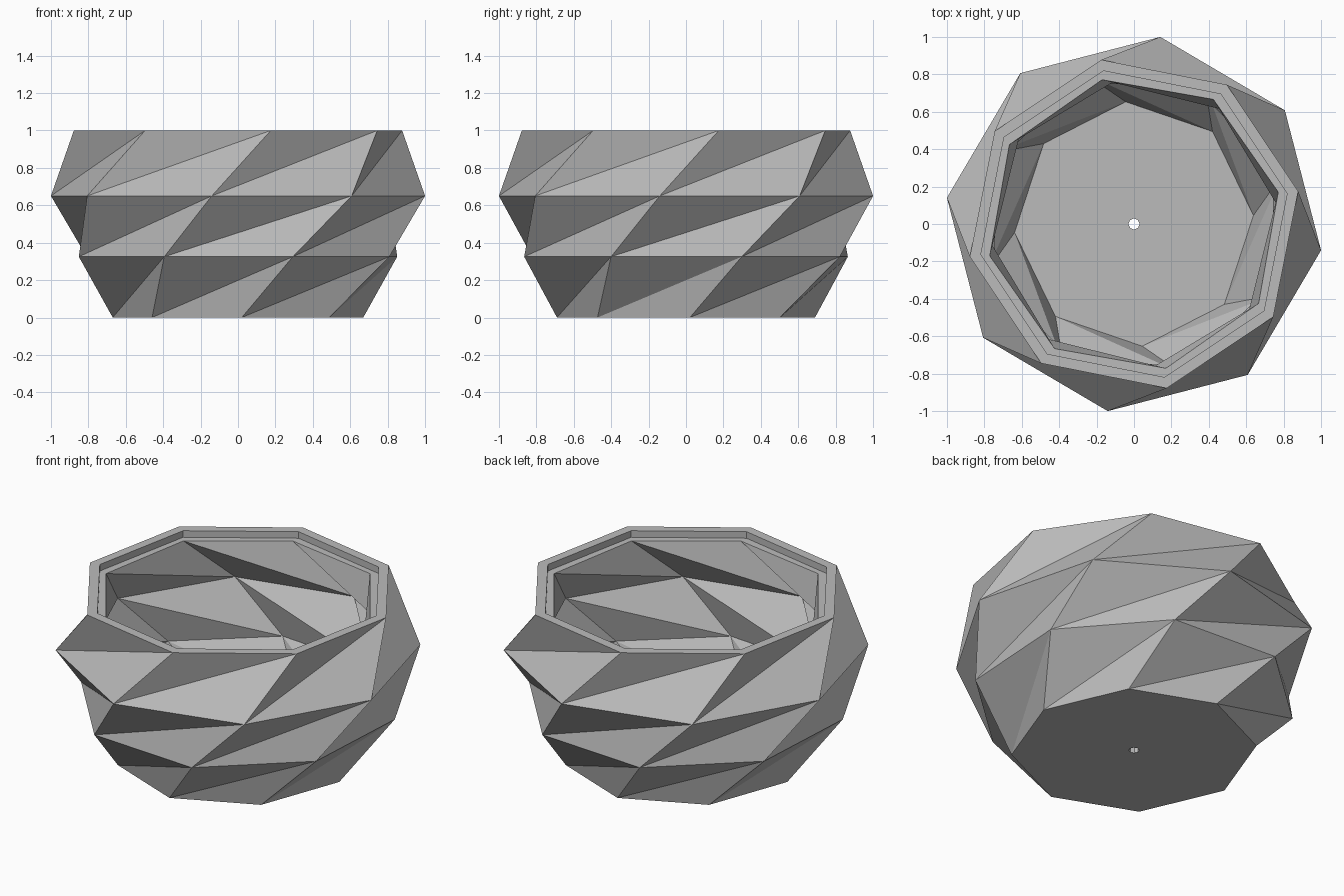
import bpy
import bmesh
from math import cos, sin, radians

SIDES = 8

old = bpy.data.objects.get("Cube")
if old:
    bpy.data.objects.remove(old, do_unlink=True)

# One plain grey for the whole planter
grey = bpy.data.materials.new("stone_grey")
grey.use_nodes = True
colour = (0.5, 0.5, 0.5, 1)
grey.diffuse_color = colour
grey.node_tree.nodes["Principled BSDF"].inputs["Base Color"].default_value = colour

# Closed section: x radius, y radius, height, twist in degrees
SECTION = [
    (0.03, 0.03, 0.0, 1.7),       # drain hole, underside
    (0.67, 0.69, 0.0, 1.7),       # foot
    (0.90, 0.915, 0.325, 19),     # outer facets
    (1.01, 1.01, 0.65, 37),
    (0.895, 0.895, 1.0, 56.3),    # rim
    (0.835, 0.835, 1.0, 56.3),
    (0.835, 0.835, 0.96, 56.3),   # recessed lip
    (0.79, 0.79, 0.96, 57.5),     # inner facets
    (0.925, 0.925, 0.65, 36),
    (0.83, 0.84, 0.345, 18),
    (0.64, 0.655, 0.06, 4),       # floor
    (0.03, 0.03, 0.06, 1.7),      # drain hole, top
]

bm = bmesh.new()


def ring(rx, ry, z, twist):
    angles = [radians(twist + 360 * i / SIDES) for i in range(SIDES)]
    return [bm.verts.new((rx * cos(a), ry * sin(a), z)) for a in angles]


rings = [ring(*row) for row in SECTION]

# Join each ring to the next; twisted bands are split along the long diagonal
for k, a in enumerate(rings):
    b = rings[(k + 1) % len(rings)]
    flat = a[0].co.z == b[0].co.z
    straight = SECTION[k][3] == SECTION[(k + 1) % len(rings)][3]
    low, high = (a, b) if a[0].co.z < b[0].co.z else (b, a)
    for i in range(SIDES):
        j = (i + 1) % SIDES
        if flat or straight:
            bm.faces.new((low[i], low[j], high[j], high[i]))
        else:
            bm.faces.new((low[i], high[j], high[i]))
            bm.faces.new((low[i], low[j], high[j]))

bmesh.ops.recalc_face_normals(bm, faces=bm.faces)
mesh = bpy.data.meshes.new("faceted_planter")
bm.to_mesh(mesh)
bm.free()
mesh.materials.append(grey)
planter = bpy.data.objects.new("faceted_planter", mesh)
bpy.context.collection.objects.link(planter)
